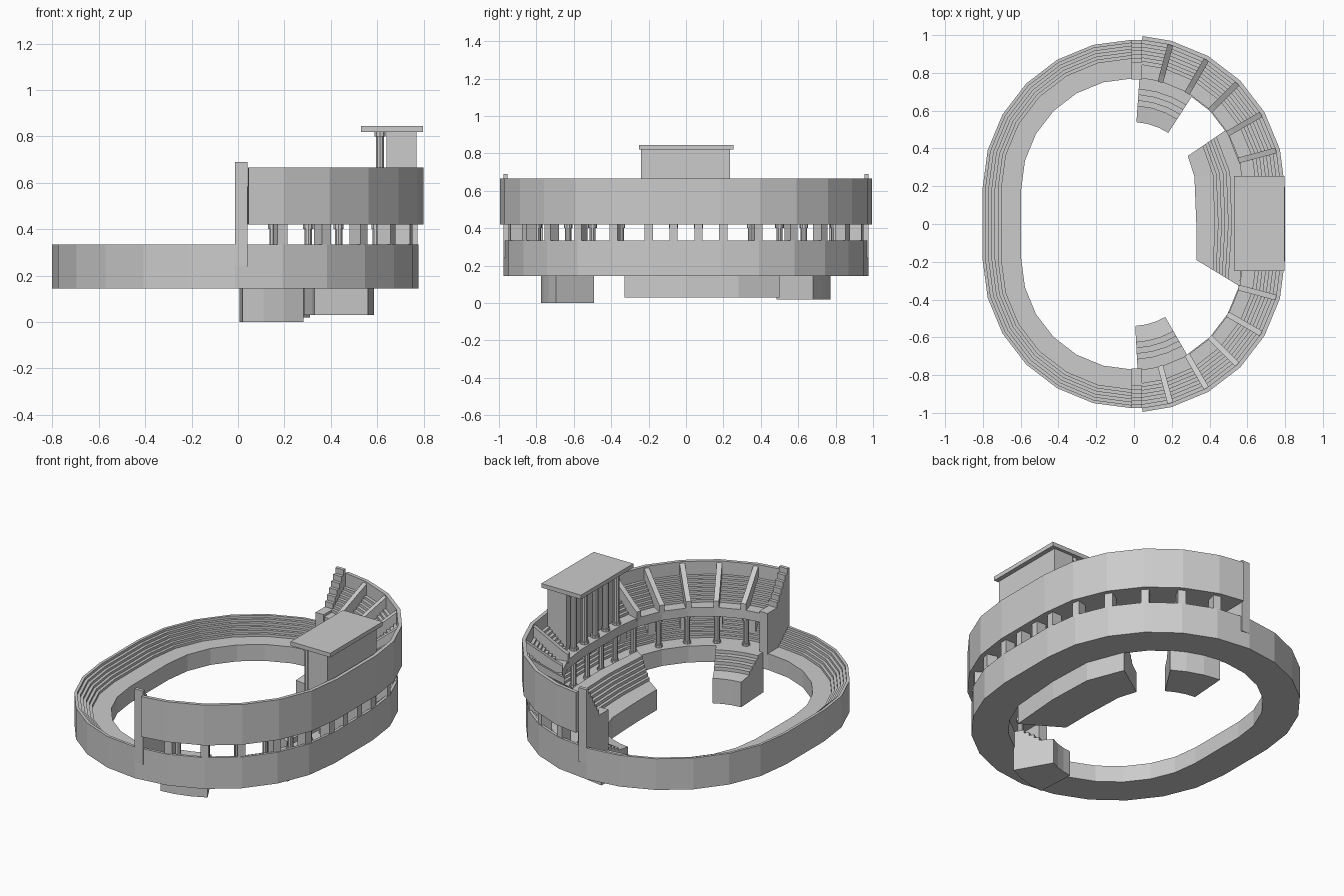
import bpy, bmesh
from math import sin, cos, radians
from mathutils import Vector

if "Cube" in bpy.data.objects:
    bpy.data.objects.remove(bpy.data.objects["Cube"])

CX, L = -0.012, 0.185      # track centre and half length of the straight


def finish(name, bm):
    bmesh.ops.recalc_face_normals(bm, faces=bm.faces)
    me = bpy.data.meshes.new(name)
    bm.to_mesh(me)
    bm.free()
    ob = bpy.data.objects.new(name, me)
    bpy.context.collection.objects.link(ob)
    return ob


def station(deg, cy):
    """Origin and outward direction of one slice of the oval."""
    a = radians(deg)
    return Vector((CX, cy, 0)), Vector((cos(a), sin(a), 0))


def arc(angles, cy):
    return [station(a, cy) for a in angles]


def sweep(name, stations, profile, closed=False):
    """Carry a (distance, height) profile through all stations."""
    bm = bmesh.new()
    rings = [[bm.verts.new(o + d * r + Vector((0, 0, z))) for r, z in profile]
             for o, d in stations]
    n = len(profile)
    pairs = list(zip(rings, rings[1:])) + ([(rings[-1], rings[0])] if closed else [])
    for a, b in pairs:
        for j in range(n):
            k = (j + 1) % n
            bm.faces.new((a[j], a[k], b[k], b[j]))
    if not closed:
        bm.faces.new(rings[0])
        bm.faces.new(rings[-1])
    return finish(name, bm)


def steps(r0, z0, r1, z1, n):
    pts = []
    for i in range(n):
        r = r0 + (r1 - r0) * i / n
        pts += [(r, z0 + (z1 - z0) * i / n), (r, z0 + (z1 - z0) * (i + 1) / n)]
    return pts + [(r1, z1)]


def box(name, x0, x1, y0, y1, z0, z1):
    mid = (y0 + y1) / 2
    o = [(Vector((0, y, 0)), Vector((1, 0, 0))) for y in (y0, y1)]
    return sweep(name, o, [(x0, z0), (x1, z0), (x1, z1), (x0, z1)])


def slab(name, st, width, profile):
    """Flat radial wall of given width with the given side profile."""
    o, d = st
    t = Vector((-d.y, d.x, 0)) * width / 2
    return sweep(name, [(o - t, d), (o + t, d)], profile)


def column(name, x, y, r, z0, z1):
    bm = bmesh.new()
    for rad, a, b in ((r, z0, z1), (r * 1.35, z0, z0 + 0.015), (r * 1.35, z1 - 0.02, z1)):
        res = bmesh.ops.create_cone(bm, cap_ends=True, segments=10, radius1=rad,
                                    radius2=rad, depth=b - a)
        bmesh.ops.translate(bm, verts=res["verts"], vec=(x, y, (a + b) / 2))
    return finish(name, bm)


# Lower bowl: full oval with stepped seating
right = arc(range(-90, 1, 15), -L) + arc(range(0, 91, 15), L)
left = arc(range(90, 181, 15), L) + arc(range(180, 271, 15), -L)
oval = right + left[1:-1]
# the bottom straights join at the shared 90 degree stations
sweep("lower_bowl", oval,
      [(0.585, 0.145), (0.585, 0.245)] + steps(0.69, 0.245, 0.79, 0.335, 6) + [(0.79, 0.145)],
      closed=True)

# Upper tier on the right half, with its thin outer wall
half = (arc([-86] + list(range(-75, 1, 15)), -L)
        + arc(list(range(0, 76, 15)) + [86], L))
sweep("upper_tier", half,
      [(0.59, 0.42), (0.59, 0.475)] + steps(0.66, 0.475, 0.79, 0.585, 7) + [(0.79, 0.42)])
sweep("upper_outer_wall", half,
      [(0.79, 0.42), (0.79, 0.665), (0.812, 0.665), (0.812, 0.42)])

# Stepped end walls of the upper tier
for s, side in ((1, "back"), (-1, "front")):
    o = Vector((0.014, s * L, 0))
    slab(f"end_wall_{side}", (o, Vector((0, s, 0))), 0.055,
         [(0.58, 0.24), (0.58, 0.49)] + steps(0.67, 0.49, 0.79, 0.69, 6) + [(0.79, 0.24)])

# Dividers, inner columns and outer piers around the curve and straight
spots = [station(s * a, s * L) for s in (1, -1) for a in (15, 30, 45, 60, 75)]
for i, st in enumerate(spots):
    slab(f"divider_{i}", st, 0.03,
         [(0.585, 0.46), (0.585, 0.515), (0.62, 0.535), (0.79, 0.655), (0.79, 0.46)])
spots += [(Vector((CX, y, 0)), Vector((1, 0, 0))) for y in (-0.2, -0.067, 0.067, 0.2)]
for i, st in enumerate(spots):
    p = st[0] + st[1] * 0.63
    column(f"inner_column_{i}", p.x, p.y, 0.017, 0.245, 0.42)
    slab(f"outer_pier_{i}", st, 0.045,
         [(0.72, 0.26), (0.72, 0.42), (0.785, 0.42), (0.785, 0.26)])

# Pavilion on the right straight
box("pavilion_body", 0.64, 0.77, -0.24, 0.235, 0.47, 0.82)
box("pavilion_roof", 0.53, 0.797, -0.25, 0.253, 0.82, 0.845)
for i in range(5):
    column(f"pavilion_column_{i}", 0.612, -0.205 + i * 0.1025, 0.019, 0.475, 0.82)

# Small stepped stands at both ends of the field
for name, s, a, z in (("back_stand", 1, (57, 66, 76, 86), 0.02),
                      ("front_stand", -1, (-60, -69, -78, -87), 0.002)):
    sweep(name, arc(a, s * L),
          [(0.355, z), (0.355, z + 0.15)] + steps(0.44, z + 0.16, 0.56, 0.245, 4)
          + [(0.59, 0.245), (0.59, z)])

# Base under the front stand reaches the ground
sweep("front_stand_base", arc((-60, -69, -78, -87), -L),
      [(0.355, 0), (0.355, 0.01), (0.59, 0.01), (0.59, 0)])

# Large stepped stand below the pavilion
inner = [(0.285, 0.36), (0.32, 0.25), (0.33, 0), (0.33, -0.19)]
outer = [(0.49, 0.50), (0.575, 0.28), (0.585, 0), (0.56, -0.33)]
sweep("main_stand",
      [(Vector((*p, 0)), Vector((*q, 0)) - Vector((*p, 0))) for p, q in zip(inner, outer)],
      [(0, 0.03), (0, 0.155)] + steps(0.38, 0.165, 0.8, 0.275, 6) + [(1, 0.275), (1, 0.03)])
